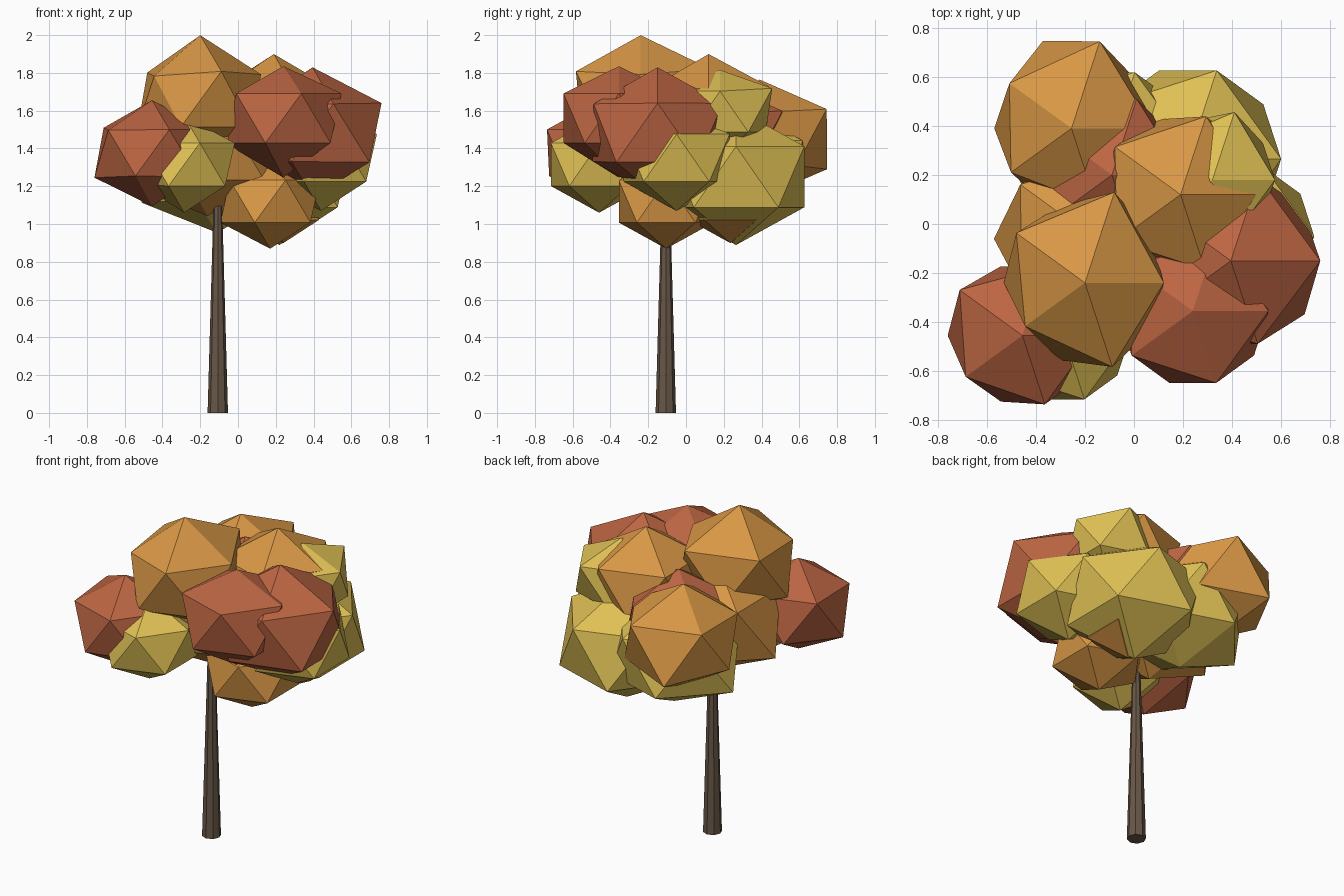
import bpy, bmesh, math

if "Cube" in bpy.data.objects:
    bpy.data.objects.remove(bpy.data.objects["Cube"])

def material(name, color):
    m = bpy.data.materials.new(name)
    m.diffuse_color = (*color, 1)
    m.use_nodes = True
    m.node_tree.nodes["Principled BSDF"].inputs["Base Color"].default_value = m.diffuse_color
    return m

def clump(name, mat, center, r, tweak=None):
    """Flattened icosahedron; tweak maps a vertex angle (or top/bottom) to its own radius."""
    tweak = tweak or {}
    bm = bmesh.new()
    bmesh.ops.create_icosphere(bm, subdivisions=1, radius=1)
    for v in bm.verts:
        d = v.co.normalized()
        if abs(d.z) > 0.9:
            key = "top" if d.z > 0 else "bottom"
        else:
            key = round(math.degrees(math.atan2(d.y, d.x))) % 360
        rad = tweak.get(key, r)
        v.co = (d.x * rad + center[0], d.y * rad + center[1], d.z * rad * 0.85 + center[2])
    me = bpy.data.meshes.new(name)
    bm.to_mesh(me)
    bm.free()
    me.materials.append(mat)
    bpy.context.collection.objects.link(bpy.data.objects.new(name, me))

orange = material("orange_leaf", (0.69, 0.31, 0.06))
red = material("red_leaf", (0.50, 0.13, 0.055))
yellow = material("yellow_leaf", (0.74, 0.53, 0.09))
bark = material("bark", (0.14, 0.095, 0.065))

# Orange leaf clumps
clump("orange_crown", orange, (-0.20, -0.24, 1.655), 0.37,
      {"top": 0.405, 0: 0.36, 72: 0.435, 144: 0.387, 216: 0.337, 288: 0.403})
clump("orange_upper_right", orange, (0.19, 0.12, 1.585), 0.36,
      {"top": 0.37, 0: 0.347, 72: 0.375, 144: 0.37})
clump("orange_back_left", orange, (-0.255, 0.39, 1.45), 0.37,
      {72: 0.417, 108: 0.42, 144: 0.35, 180: 0.352, 216: 0.341})
clump("orange_front_low", orange, (0.17, -0.105, 1.12), 0.295)
clump("orange_back_low", orange, (0.24, 0.235, 1.12), 0.26)
clump("orange_core", orange, (-0.16, -0.06, 1.39), 0.41, {180: 0.46, 144: 0.42})

# Red leaf clumps
clump("red_right", red, (0.395, -0.15, 1.485), 0.405, {0: 0.408, 324: 0.416, 288: 0.398})
clump("red_front", red, (0.24, -0.355, 1.56), 0.345, {"top": 0.324, "bottom": 0.37})
clump("red_left", red, (-0.455, -0.455, 1.375), 0.33,
      {144: 0.354, 180: 0.341, 216: 0.32, 252: 0.317})
clump("red_inner", red, (-0.09, 0.20, 1.46), 0.33, {72: 0.365})

# Yellow leaf clumps
clump("yellow_front_left", yellow, (-0.285, -0.46, 1.315), 0.30, {180: 0.265})
clump("yellow_right", yellow, (0.44, -0.05, 1.35), 0.33)
clump("yellow_back_right", yellow, (0.22, 0.265, 1.25), 0.425)
clump("yellow_upper_right", yellow, (0.32, 0.18, 1.595), 0.285, {"top": 0.26, 72: 0.325})
clump("yellow_back_low", yellow, (-0.11, 0.27, 1.285), 0.41, {"bottom": 0.39, 180: 0.45})

# Tapered trunk
bpy.ops.mesh.primitive_cone_add(vertices=8, radius1=0.054, radius2=0.023, depth=1.1,
                                location=(-0.107, -0.107, 0.55))
trunk = bpy.context.object
trunk.name = "trunk"
trunk.data.materials.append(bark)
